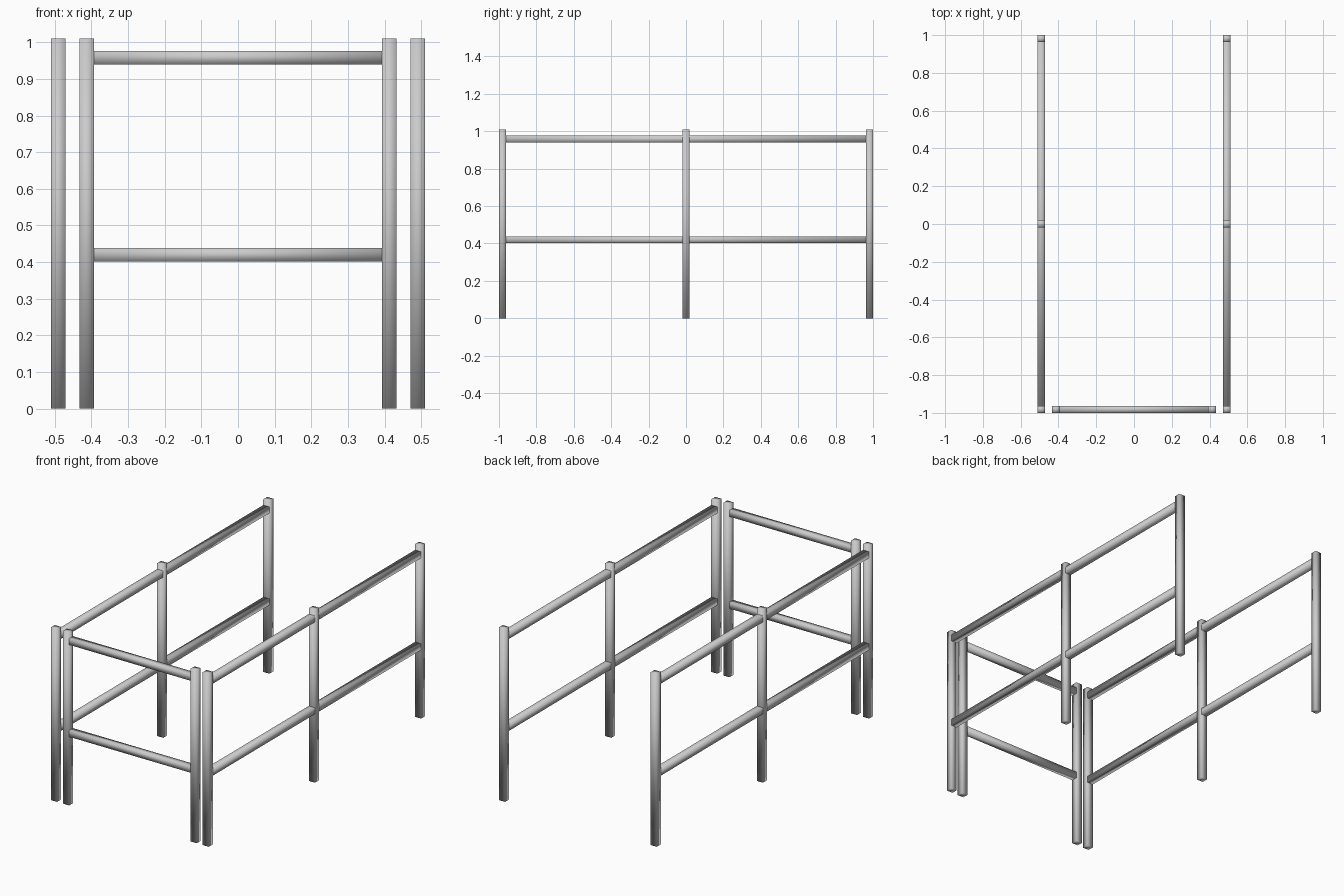
import bpy

if "Cube" in bpy.data.objects:
    bpy.data.objects.remove(bpy.data.objects["Cube"])

HEIGHT = 1.01
POST_X, POST_Y = 0.04, 0.037
RAIL = 0.037
RAIL_HEIGHTS = {"lower": 0.42, "upper": 0.958}


def box(name, centre, size):
    """Square bar with soft, averaged normals."""
    bpy.ops.mesh.primitive_cube_add(size=1, location=centre)
    ob = bpy.context.object
    ob.name = name
    ob.scale = size
    bpy.ops.object.transform_apply(location=False, rotation=False, scale=True)
    bpy.ops.object.shade_smooth()
    return ob


def post(name, x, y):
    box(name, (x, y, HEIGHT / 2), (POST_X, POST_Y, HEIGHT))


END_Y = 1 - POST_Y / 2
SIDE_X = 0.491
GATE_X = 0.413

for side, s in (("left", -1), ("right", 1)):
    # Long side railing: three posts and two rails
    for place, y in (("front", -END_Y), ("middle", 0), ("back", END_Y)):
        post(f"{side}_{place}_post", s * SIDE_X, y)
    for level, z in RAIL_HEIGHTS.items():
        box(f"{side}_{level}_rail", (s * SIDE_X, 0, z),
            (POST_X - 0.001, 2 * END_Y, RAIL))
    # Front railing posts
    post(f"front_railing_{side}_post", s * GATE_X, -END_Y)

# Front railing rails
for level, z in RAIL_HEIGHTS.items():
    box(f"front_{level}_rail", (0, -END_Y, z),
        (2 * GATE_X, POST_Y - 0.001, RAIL))
